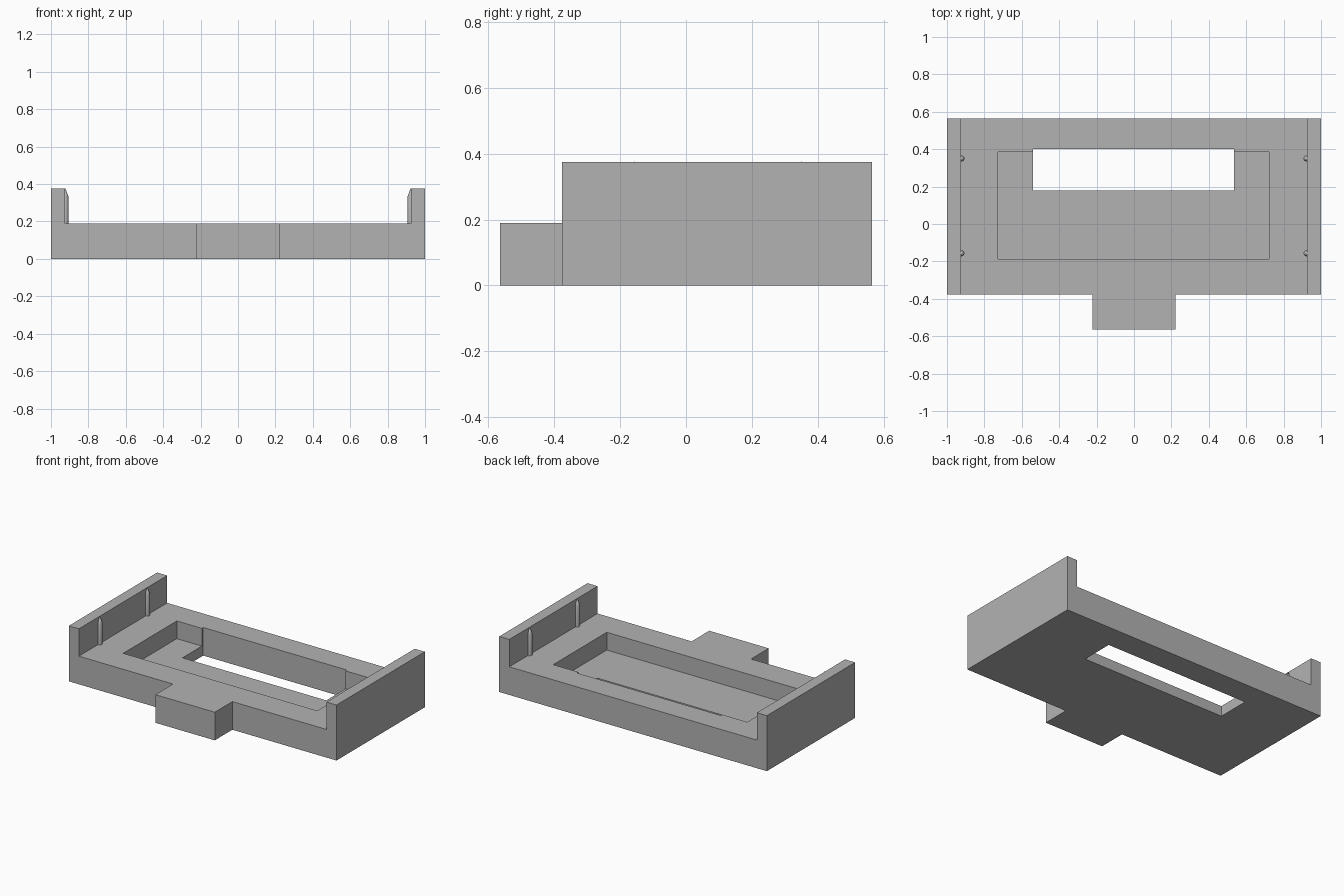
import bpy
import bmesh

# Remove the default object
if "Cube" in bpy.data.objects:
    bpy.data.objects.remove(bpy.data.objects["Cube"], do_unlink=True)

TOP = 0.375       # height of the end walls
DECK = 0.19       # height of the deck
FLOOR = 0.07      # height of the pocket floor
WALL_X = 0.925    # inner face of the end walls

grey = bpy.data.materials.new("plain grey")
grey.use_nodes = True
colour = (0.45, 0.45, 0.45, 1)
grey.diffuse_color = colour
grey.node_tree.nodes["Principled BSDF"].inputs["Base Color"].default_value = colour


def add_object(name, bm):
    bmesh.ops.recalc_face_normals(bm, faces=bm.faces)
    mesh = bpy.data.meshes.new(name)
    bm.to_mesh(mesh)
    bm.free()
    mesh.materials.append(grey)
    obj = bpy.data.objects.new(name, mesh)
    bpy.context.collection.objects.link(obj)
    return obj


def prism(name, outline, z0, z1):
    """Extrude a plan outline from z0 up to z1."""
    bm = bmesh.new()
    face = bm.faces.new([bm.verts.new((x, y, z0)) for x, y in outline])
    new = bmesh.ops.extrude_face_region(bm, geom=[face])["geom"]
    verts = [v for v in new if isinstance(v, bmesh.types.BMVert)]
    bmesh.ops.translate(bm, verts=verts, vec=(0, 0, z1 - z0))
    return add_object(name, bm)


def cut_box(target, name, x0, x1, y0, y1, z0, z1):
    """Subtract a box from the target and discard the cutter."""
    cutter = prism(name, [(x0, y0), (x1, y0), (x1, y1), (x0, y1)], z0, z1)
    cutter.hide_render = True
    mod = target.modifiers.new(name, "BOOLEAN")
    mod.operation = "DIFFERENCE"
    mod.solver = "EXACT"
    mod.object = cutter
    bpy.context.view_layer.objects.active = target
    bpy.ops.object.modifier_apply(modifier=mod.name)
    bpy.data.objects.remove(cutter, do_unlink=True)


# Tray body with its front tab
front, back, tab_x = -0.377, 0.565, 0.222
tray = prism("tray_body", [
    (-1, front), (-tab_x, front), (-tab_x, -back), (tab_x, -back),
    (tab_x, front), (1, front), (1, back), (-1, back)], 0, TOP)

# Channel between the end walls, shallow pocket, and slot through the floor
cut_box(tray, "channel", -WALL_X, WALL_X, -1, 1, DECK, 1)
cut_box(tray, "pocket", -0.727, 0.723, -0.187, 0.385, FLOOR, 1)
cut_box(tray, "slot", -0.54, 0.535, 0.178, 0.4, -1, 1)


def peg(name, x, y, radius=0.016, sides=24):
    """Round peg with a pointed tip, half sunk into an end wall."""
    bm = bmesh.new()
    base = bmesh.ops.create_circle(bm, cap_ends=True, segments=sides, radius=radius)
    bmesh.ops.translate(bm, verts=base["verts"], vec=(x, y, DECK - 0.01))
    side = bmesh.ops.extrude_face_region(bm, geom=bm.faces[:])["geom"]
    rim = [v for v in side if isinstance(v, bmesh.types.BMVert)]
    cap = [f for f in side if isinstance(f, bmesh.types.BMFace)]
    bmesh.ops.translate(bm, verts=rim, vec=(0, 0, 0.335 - DECK + 0.01))
    tip = bmesh.ops.poke(bm, faces=cap)["verts"][0]
    tip.co.z = TOP + 0.002
    obj = add_object(name, bm)
    bpy.ops.object.select_all(action="DESELECT")
    obj.select_set(True)
    bpy.context.view_layer.objects.active = obj
    bpy.ops.object.shade_smooth_by_angle()


# Locating pegs, two on each end wall
for side_name, sign in (("left", 1), ("right", -1)):
    for end_name, y in (("front", -0.157), ("back", 0.35)):
        peg(f"{side_name}_{end_name}_peg", sign * 0.923, y)
